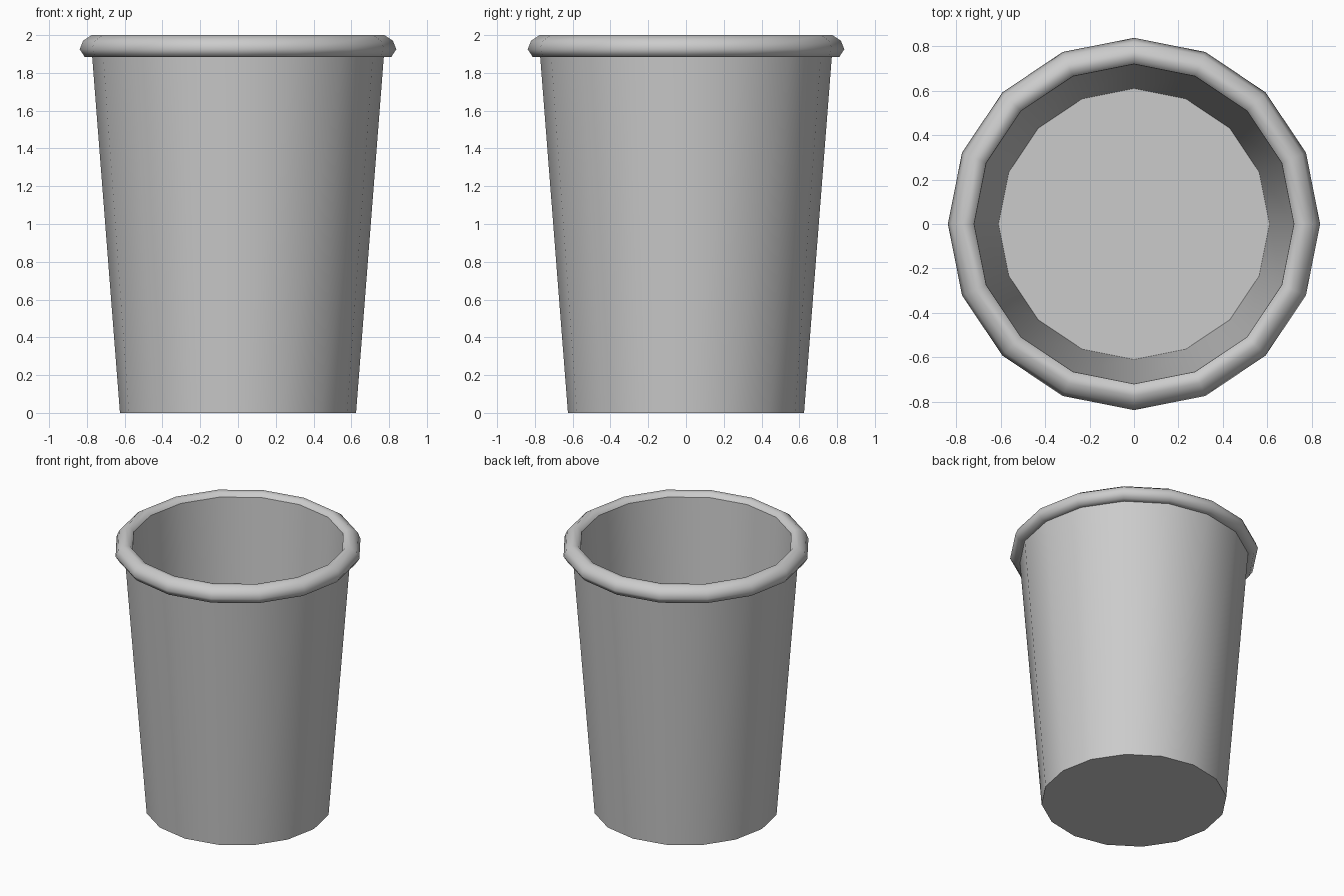
import bpy, bmesh
from math import cos, sin, pi

if "Cube" in bpy.data.objects:
    bpy.data.objects.remove(bpy.data.objects["Cube"])

SIDES = 16

# Cross-section (radius, height, sharp ring?) from base, over the rolled rim, to the inner floor
PROFILE = [
    (0.625, 0.00, True),    # base edge
    (0.772, 1.885, True),   # wall meets rim
    (0.812, 1.885, False),
    (0.838, 1.925, False),  # widest part of rim
    (0.82, 1.97, False),
    (0.775, 2.00, False),
    (0.74, 1.995, False),
    (0.72, 1.97, True),     # inner lip
    (0.61, 0.05, True),     # inner floor
]


def lathe(name, profile, sides):
    bm = bmesh.new()
    rings = [[bm.verts.new((r * cos(2 * pi * i / sides), r * sin(2 * pi * i / sides), z))
              for i in range(sides)] for r, z, _ in profile]
    for a, b in zip(rings, rings[1:]):
        for i in range(sides):
            j = (i + 1) % sides
            bm.faces.new((a[i], a[j], b[j], b[i])).smooth = True
    # flat base and floor discs
    bm.faces.new(rings[0][::-1])
    bm.faces.new(rings[-1])
    for ring, (_, _, sharp) in zip(rings, profile):
        if sharp:
            for i in range(sides):
                bm.edges.get((ring[i], ring[(i + 1) % sides])).smooth = False
    bmesh.ops.recalc_face_normals(bm, faces=bm.faces)
    mesh = bpy.data.meshes.new(name)
    bm.to_mesh(mesh)
    bm.free()
    obj = bpy.data.objects.new(name, mesh)
    bpy.context.collection.objects.link(obj)
    return obj


# Tapered cup with rolled rim
lathe("cup", PROFILE, SIDES)
